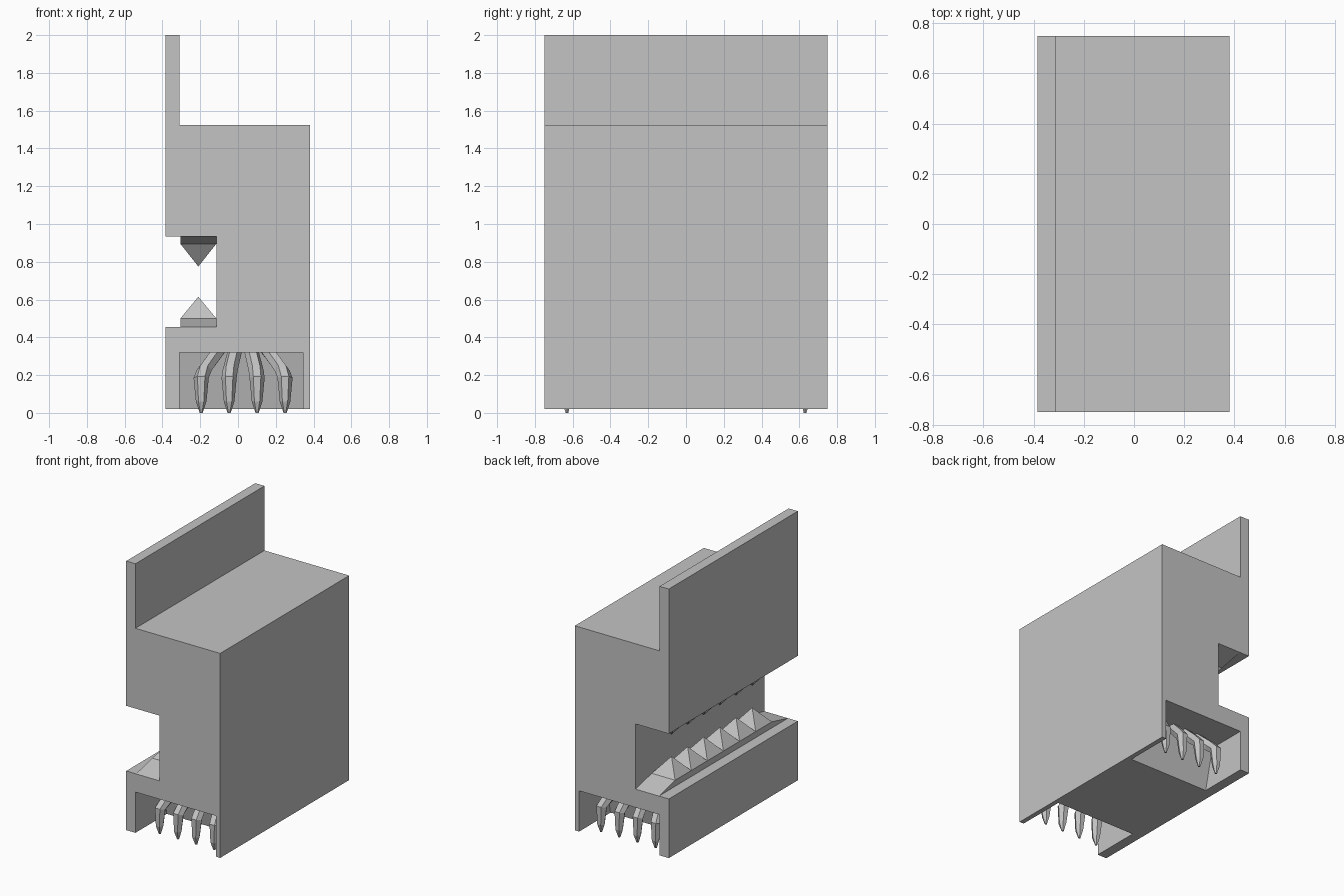
import bpy, bmesh, math
from mathutils import Vector

if "Cube" in bpy.data.objects:
    bpy.data.objects.remove(bpy.data.objects["Cube"])

grey = bpy.data.materials.new("plain grey")
grey.diffuse_color = (0.55, 0.55, 0.55, 1)
grey.use_nodes = True
grey.node_tree.nodes["Principled BSDF"].inputs["Base Color"].default_value = grey.diffuse_color


def finish(bm, name):
    bmesh.ops.recalc_face_normals(bm, faces=bm.faces)
    mesh = bpy.data.meshes.new(name)
    bm.to_mesh(mesh)
    bm.free()
    mesh.materials.append(grey)
    obj = bpy.data.objects.new(name, mesh)
    bpy.context.collection.objects.link(obj)
    return obj


def prism(bm, points, offset):
    """Extrude a closed outline of 3D points by an offset."""
    face = bm.faces.new([bm.verts.new(p) for p in points])
    ext = bmesh.ops.extrude_face_region(bm, geom=[face])
    verts = [v for v in ext["geom"] if isinstance(v, bmesh.types.BMVert)]
    bmesh.ops.translate(bm, verts=verts, vec=offset)


# Body: notched profile with a tall rear fin, extruded along y
outline = [(-.385, .02), (.38, .02), (.38, 1.525), (-.31, 1.525), (-.31, 2),
           (-.385, 2), (-.385, .935), (-.115, .935), (-.115, .455), (-.385, .455)]
bm = bmesh.new()
prism(bm, [(x, -.75, z) for x, z in outline], (0, 1.5, 0))
body = finish(bm, "body")

# Pockets under both ends, with a sloping inner wall
for s, end in ((-1, "front"), (1, "back")):
    bm = bmesh.new()
    side = [(.85, -.03), (.373, -.03), (.455, .32), (.85, .32)]
    prism(bm, [(-.31, s * y, z) for y, z in side], (.655, 0, 0))
    cutter = finish(bm, end + "_pocket_cutter")
    cutter.hide_render = True
    cutter.hide_set(True)
    mod = body.modifiers.new(end + "_pocket", "BOOLEAN")
    mod.operation = "DIFFERENCE"
    mod.solver = "EXACT"
    mod.object = cutter

# Tooth rows: ramped base strip with six pyramids, mirrored above and below
STEP, X0, X1 = .1875, -.305, -.115
for name, base, top, tip in (("lower_teeth", .455, .5, .615),
                             ("upper_teeth", .935, .895, .775)):
    bm = bmesh.new()
    e = STEP * 3
    prism(bm, [(X0, y, z) for y, z in
               ((-.75, base), (.75, base), (e, top), (-e, top))], (X1 - X0, 0, 0))
    for i in range(6):
        y = (i - 2.5) * STEP
        ring = [bm.verts.new((x, y + d * STEP / 2, top))
                for x, d in ((X0, -1), (X1, -1), (X1, 1), (X0, 1))]
        apex = bm.verts.new(((X0 + X1) / 2, y, tip))
        bm.faces.new(ring)
        for a, b in zip(ring, ring[1:] + ring[:1]):
            bm.faces.new((a, b, apex))
    finish(bm, name)

# Claws: four bent six-sided fingers per pocket, converging at the ceiling
SIDES = 6
# spread, y, z, radius, tilt of the section from horizontal
PATH = [(.55, .47, .34, .038, 60), (.93, .585, .225, .04, 50),
        (1, .625, .185, .04, 15), (1, .632, .06, .028, 0), (1, .63, .0, .008, 0)]
for s, end in ((-1, "front"), (1, "back")):
    bm = bmesh.new()
    for i in range(4):
        dx = (i - 1.5) * .148
        rings = []
        for spread, y, z, r, tilt in PATH:
            t = math.radians(tilt)
            ring = []
            for k in range(SIDES):
                a = 2 * math.pi * k / SIDES
                u, v = r * math.cos(a), r * math.sin(a)
                ring.append(bm.verts.new((.027 + dx * spread + u,
                                          s * (y + v * math.cos(t)),
                                          z + v * math.sin(t))))
            rings.append(ring)
        for a, b in zip(rings, rings[1:]):
            for k in range(SIDES):
                n = (k + 1) % SIDES
                bm.faces.new((a[k], a[n], b[n], b[k]))
        bm.faces.new(rings[0])
        bm.faces.new(rings[-1])
    finish(bm, end + "_claws")
